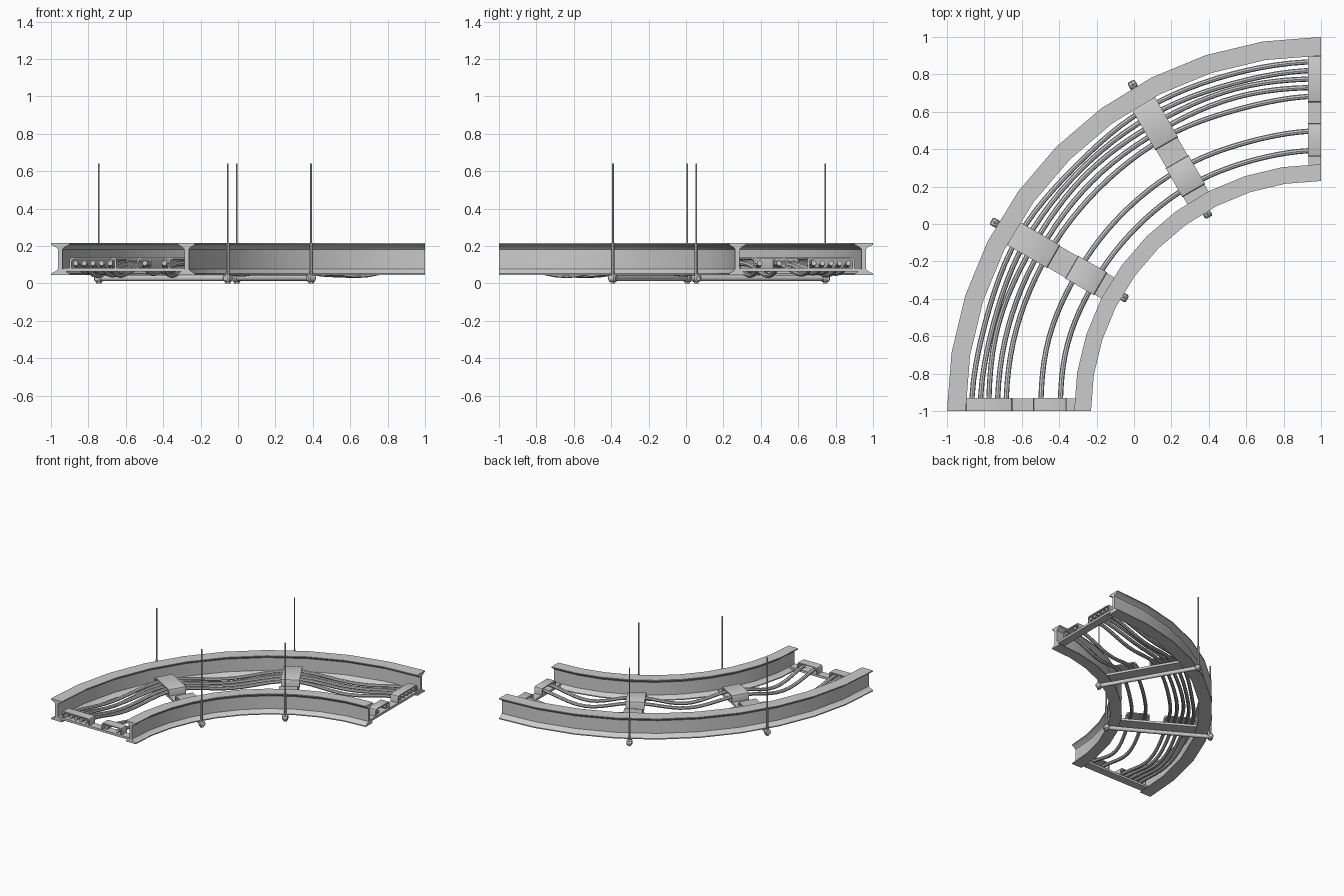
import bpy, bmesh, math, random
from mathutils import Vector

if "Cube" in bpy.data.objects:
    bpy.data.objects.remove(bpy.data.objects["Cube"])
random.seed(4)
Z = Vector((0, 0, 1))
QUARTER = math.pi / 2

steel = bpy.data.materials.new("light grey")
steel.use_nodes = True
GREY = (0.6, 0.6, 0.6, 1)
steel.diffuse_color = GREY
steel.node_tree.nodes["Principled BSDF"].inputs["Base Color"].default_value = GREY


def place(angle, r, z, t=0):
    """Point at a radius and height on the bend, shifted t along the track."""
    c, s = math.cos(angle), math.sin(angle)
    return Vector((1 - r * c + t * s, -1 + r * s + t * c, z))


def loft(name, rings):
    """Closed solid through matching rings of points."""
    bm = bmesh.new()
    loops = [[bm.verts.new(p) for p in ring] for ring in rings]
    n = len(loops[0])
    for a, b in zip(loops, loops[1:]):
        for i in range(n):
            j = (i + 1) % n
            bm.faces.new((a[i], a[j], b[j], b[i]))
    bm.faces.new(loops[0])
    bm.faces.new(loops[-1])
    bmesh.ops.recalc_face_normals(bm, faces=bm.faces)
    mesh = bpy.data.meshes.new(name)
    bm.to_mesh(mesh)
    bm.free()
    mesh.materials.append(steel)
    obj = bpy.data.objects.new(name, mesh)
    bpy.context.collection.objects.link(obj)
    bpy.ops.object.select_all(action="DESELECT")
    obj.select_set(True)
    bpy.context.view_layer.objects.active = obj
    bpy.ops.object.shade_smooth_by_angle(angle=math.radians(35))
    return obj


def tube(name, path, radius, sides=8):
    """Round bar along a path; radius may vary per point."""
    radii = radius if isinstance(radius, list) else [radius] * len(path)
    rings = []
    for i, p in enumerate(path):
        d = (path[min(i + 1, len(path) - 1)] - path[max(i - 1, 0)]).normalized()
        side = d.cross(Z)
        side = side.normalized() if side.length > 0.01 else Vector((1, 0, 0))
        up = side.cross(d)
        rings.append([p + radii[i] * (side * math.cos(k * math.tau / sides)
                                      + up * math.sin(k * math.tau / sides))
                      for k in range(sides)])
    return loft(name, rings)


def block(name, profile, angle, t0, t1):
    """Radial profile extruded straight along the track."""
    return loft(name, [[place(angle, r, z, t) for r, z in profile] for t in (t0, t1)])


# I-beam rails with tapered flanges
def rail(name, r_in, r_out):
    mid, half, web = (r_in + r_out) / 2, (r_out - r_in) / 2, 0.012
    right = [(half, 0.045), (half, 0.053), (web + 0.008, 0.068), (web, 0.078),
             (web, 0.182), (web + 0.008, 0.192), (half, 0.207), (half, 0.215)]
    prof = [(mid + x, z) for x, z in right] + [(mid - x, z) for x, z in reversed(right)]
    loft(name, [[place(QUARTER * i / 10, r, z) for r, z in prof] for i in range(11)])


rail("outer_rail", 1.9, 2.0)
rail("inner_rail", 1.23, 1.32)


# Strap clamp: hollow rounded arch standing on a cross plate
def clamp(name, r0, r1, angle, t0, t1):
    def arch(inset, base):
        a, b, top, c = r0 + inset, r1 - inset, 0.139 - inset, 0.014
        return [(a, base), (a, top - c), (a + c * 0.3, top - c * 0.3), (a + c, top),
                (b - c, top), (b - c * 0.3, top - c * 0.3), (b, top - c), (b, base)]
    block(name, arch(0, 0.078) + arch(0.009, 0.078)[::-1], angle, t0, t1)


# Cross plates with two clamps each, at both ends and two stations between
stations = [("front_end", 0, 0, 1), ("front_station", 1, -1, 1),
            ("back_station", 2, -1, 1), ("back_end", 3, -1, 0)]
for label, k, lo, hi in stations:
    angle = k * QUARTER / 3
    plate = [(1.29, 0.064), (1.935, 0.064), (1.935, 0.082), (1.29, 0.082)]
    block(label + "_cross_plate", plate, angle, 0.066 * lo, 0.066 * hi)
    clamp(label + "_wide_clamp", 1.65, 1.9, angle, 0.07 * lo, 0.07 * hi)
    clamp(label + "_narrow_clamp", 1.36, 1.54, angle, 0.07 * lo, 0.07 * hi)

# Cables sagging between the clamps
cable_radii = [1.868, 1.822, 1.776, 1.73, 1.684, 1.498, 1.394]
STEPS = 36
for n, r in enumerate(cable_radii):
    sags = [random.uniform(0.045, 0.068) for _ in range(3)]
    sways = [random.uniform(-0.016, 0.012) for _ in range(3)]
    path = []
    for i in range(STEPS + 1):
        span = min(i * 3 // STEPS, 2)
        dip = math.sin(math.pi * (i * 3 / STEPS - span)) ** 2
        path.append(place(QUARTER * i / STEPS, r + sways[span] * dip,
                          0.108 - sags[span] * dip))
    tube(f"cable_{n + 1}", path, 0.014)

# Hangers: a cross bar under the rails held by a threaded rod at each end
for label, k in (("front", 1), ("back", 2)):
    angle = k * QUARTER / 3
    tube(label + "_hanger_bar", [place(angle, 1.2, 0.028), place(angle, 2.033, 0.028)], 0.016, 12)
    for side, r in (("inner", 1.218), ("outer", 2.014)):
        name = f"{label}_{side}_hanger"
        tube(name + "_rod", [place(angle, r, 0.003), place(angle, r, 0.64)], 0.005)
        tube(name + "_sleeve", [place(angle, r, 0.03), place(angle, r, 0.215)], 0.009)
        tube(name + "_nut", [place(angle, r, 0), place(angle, r, 0.01)], 0.014, 6)
        knob = [place(angle, r, 0.028, t) for t in (-0.022, -0.016, 0.016, 0.022)]
        tube(name + "_knob", knob, [0.014, 0.022, 0.022, 0.014], 12)
